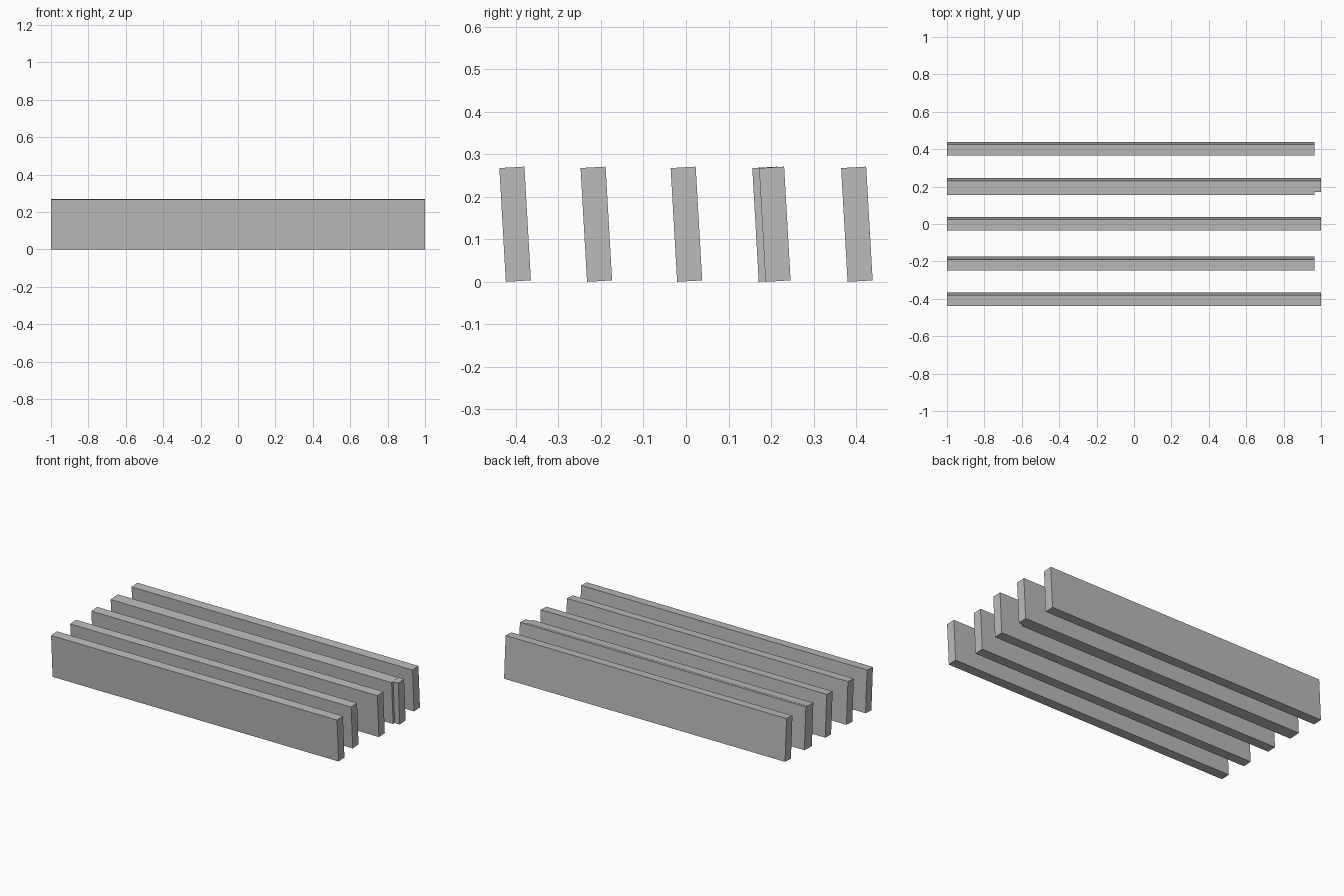
import bpy
import math

cube = bpy.data.objects.get("Cube")
if cube:
    bpy.data.objects.remove(cube, do_unlink=True)

GREY = (0.5, 0.5, 0.5, 1.0)
grey = bpy.data.materials.new("plain_grey")
grey.use_nodes = True
grey.diffuse_color = GREY
grey.node_tree.nodes["Principled BSDF"].inputs["Base Color"].default_value = GREY

TILT = math.radians(3.25)
THICK, HEIGHT = 0.059, 0.268
LEFT, LONG, SHORT = -1.0, 1.0, 0.965
MID_Z = (HEIGHT * math.cos(TILT) + THICK * math.sin(TILT)) / 2


def slat(name, y, right):
    """One leaning plank running from the common end to x = right."""
    bpy.ops.mesh.primitive_cube_add(size=1, location=((LEFT + right) / 2, y, MID_Z))
    plank = bpy.context.object
    plank.name = name
    plank.scale = (right - LEFT, THICK, HEIGHT)
    plank.rotation_euler.x = TILT
    plank.data.materials.append(grey)


# Row of slats, front to back; the fourth is doubled by a shorter one
slat("front_slat", -0.402, LONG)
slat("second_slat", -0.211, SHORT)
slat("middle_slat", 0.001, LONG)
slat("fourth_slat_short", 0.193, SHORT)
slat("fourth_slat", 0.209, LONG)
slat("back_slat", 0.402, SHORT)
